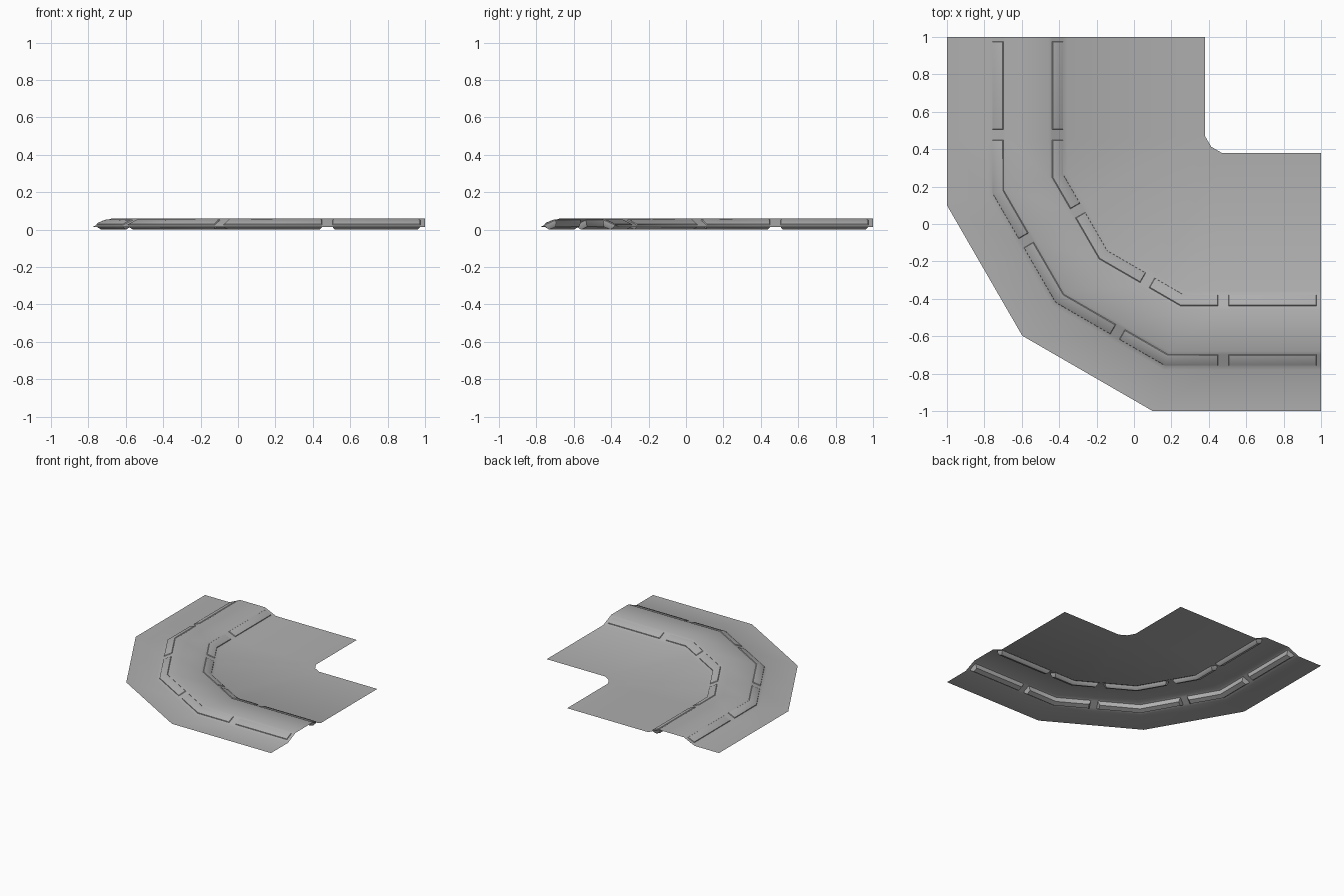
import bpy, bmesh, math

if "Cube" in bpy.data.objects:
    bpy.data.objects.remove(bpy.data.objects["Cube"])

# Raised band cross-section: (distance outward from the corner, height); bar rims lie on both slopes
SLOPE = 0.045 / 0.10
BASE, TOP = 0.015, 0.060
profile = [(1.0, BASE), (0.78, BASE),
           (0.757, BASE + 0.023 * SLOPE), (0.697, BASE + 0.083 * SLOPE),
           (0.68, TOP), (0.456, TOP),
           (0.439, TOP - 0.017 * SLOPE), (0.379, TOP - 0.077 * SLOPE),
           (0.356, BASE), (-0.38, BASE)]
BAR_COLUMNS = (2, 6)
BAR_ROWS = ((1,), (3, 4), (6, 7), (9, 10), (12,))
UX, UY = 0.5, -math.sqrt(3) / 2


def half_path(d):
    """Stations from the straight end to the diagonal, mitred at each bend."""
    y1 = 0.1 + math.tan(math.radians(15)) * (1 - d)
    pts = [(-d, max(y, y1)) for y in (1.0, 0.975, 0.505, 0.45)]
    pts.append((-d, y1))
    full = (y1 + d) / (UX - UY)
    for s in (-0.24, -0.185):
        t = min(max(s - (-d * UX + y1 * UY), 0), full)
        pts.append((-d + UX * t, y1 + UY * t))
    pts.append((-d + UX * full, -d + UX * full))
    return pts


def path(d):
    half = half_path(d)
    return half + [(y, x) for x, y in reversed(half[:-1])]


def shell(bm, source, steps, flip):
    """Copy a patch of faces and bulge it in stepped insets."""
    verts = {}
    patch = []
    for f in source:
        for v in f.verts:
            if v not in verts:
                verts[v] = bm.verts.new(v.co)
        patch.append(bm.faces.new([verts[v] for v in f.verts]))
    bm.normal_update()
    made = list(patch)
    for inset, depth in steps:
        made += bmesh.ops.inset_region(bm, faces=patch, thickness=inset, depth=depth,
                                       use_even_offset=True, use_boundary=True)["faces"]
        bm.normal_update()
    if flip:
        bmesh.ops.reverse_faces(bm, faces=list(set(made)))


def finish(bm, name, mat, lift):
    bmesh.ops.remove_doubles(bm, verts=bm.verts, dist=0.0005)
    bmesh.ops.translate(bm, verts=bm.verts, vec=(0, 0, lift))
    mesh = bpy.data.meshes.new(name)
    bm.to_mesh(mesh)
    bm.free()
    mesh.materials.append(mat)
    obj = bpy.data.objects.new(name, mesh)
    bpy.context.collection.objects.link(obj)
    bpy.ops.object.select_all(action='DESELECT')
    bpy.context.view_layer.objects.active = obj
    obj.select_set(True)
    bpy.ops.object.shade_smooth_by_angle(angle=math.radians(30))


grey = bpy.data.materials.new("dark_grey")
grey.diffuse_color = (0.43, 0.43, 0.43, 1)
grey.use_nodes = True
grey.node_tree.nodes["Principled BSDF"].inputs["Base Color"].default_value = grey.diffuse_color

# Sheet: sweep the profile around the corner
sheet = bmesh.new()
columns = [[sheet.verts.new((x, y, z)) for x, y in path(d)] for d, z in profile]
faces = {}
for c in range(len(profile) - 1):
    for r in range(len(columns[0]) - 1):
        faces[c, r] = sheet.faces.new((columns[c][r], columns[c][r + 1],
                                       columns[c + 1][r + 1], columns[c + 1][r]))
sheet.normal_update()

# Bars: five per slope, low chamfered tops and deeper undersides, set in holes in the sheet
bars = bmesh.new()
holes = []
for c in BAR_COLUMNS:
    for rows in BAR_ROWS:
        patch = [faces[c, r] for r in rows]
        shell(bars, patch, ((0.003, 0.005), (0.012, 0.003)), False)
        shell(bars, patch, ((0.002, -0.014), (0.012, -0.018)), True)
        holes += patch
bmesh.ops.delete(sheet, geom=holes, context='FACES')

lift = -min(v.co.z for v in bars.verts)
finish(sheet, "corner_sheet", grey, lift)
finish(bars, "edge_bars", grey, lift)
